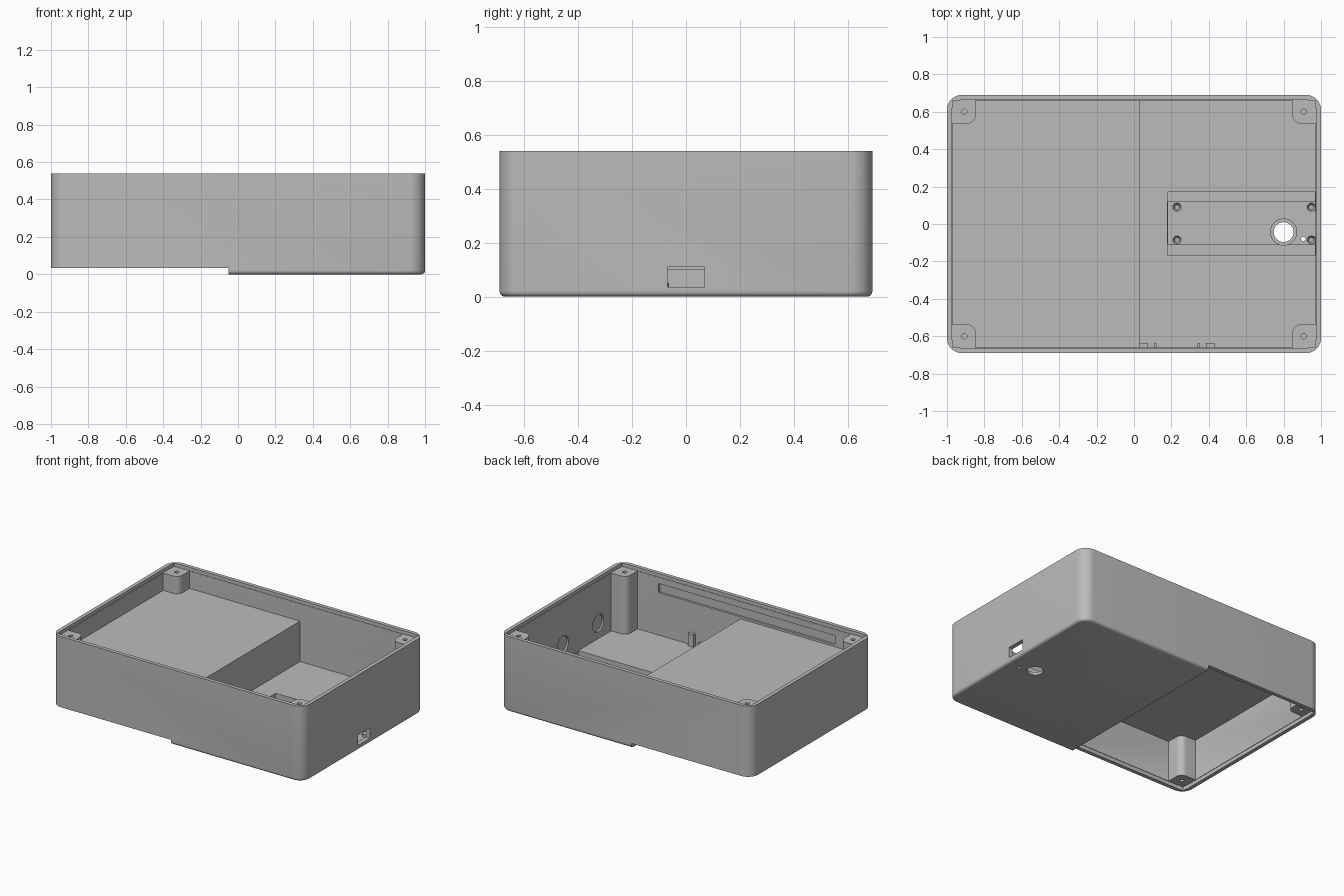
import bpy, bmesh, math
from mathutils import Matrix, Vector

cube = bpy.data.objects.get("Cube")
if cube:
    bpy.data.objects.remove(cube, do_unlink=True)

grey = bpy.data.materials.new("plain_grey")
grey.use_nodes = True
colour = (0.5, 0.5, 0.5, 1)
grey.diffuse_color = colour
grey.node_tree.nodes["Principled BSDF"].inputs["Base Color"].default_value = colour


def finish(name, bm):
    mesh = bpy.data.meshes.new(name)
    bmesh.ops.recalc_face_normals(bm, faces=bm.faces)
    bm.to_mesh(mesh)
    bm.free()
    mesh.materials.append(grey)
    obj = bpy.data.objects.new(name, mesh)
    bpy.context.collection.objects.link(obj)
    return obj


def box(name, lo, hi, radius=0, keep=lambda p: True, base_radius=0):
    """Box between two corners; upright edges passing keep() are rounded."""
    lo, hi = Vector(lo), Vector(hi)
    bm = bmesh.new()
    bmesh.ops.create_cube(bm, size=1)
    for v in bm.verts:
        v.co = (lo + hi) / 2 + v.co * (hi - lo)
    if radius:
        edges = [e for e in bm.edges
                 if abs(e.verts[0].co.z - e.verts[1].co.z) > 1e-5 and keep(e.verts[0].co)]
        bmesh.ops.bevel(bm, geom=edges, offset=radius, segments=10, profile=0.5, affect='EDGES')
    if base_radius:
        edges = [e for e in bm.edges if all(v.co.z < lo.z + 1e-5 for v in e.verts)]
        bmesh.ops.bevel(bm, geom=edges, offset=base_radius, segments=5, profile=0.5, affect='EDGES')
    return finish(name, bm)


def rod(name, centre, radius, length, axis='Z', bore=0):
    """Cylinder, optionally with a blind bore in its top."""
    bm = bmesh.new()
    bmesh.ops.create_cone(bm, cap_ends=True, segments=32, radius1=radius, radius2=radius, depth=length)
    if bore:
        top = max(bm.faces, key=lambda f: f.calc_center_median().z)
        bmesh.ops.inset_region(bm, faces=[top], thickness=radius - bore)
        bmesh.ops.translate(bm, verts=top.verts, vec=(0, 0, -length * 0.8))
    if axis == 'X':
        bm.transform(Matrix.Rotation(math.pi / 2, 4, 'Y'))
    bm.transform(Matrix.Translation(centre))
    return finish(name, bm)


def cut(target, cutters):
    """Subtract the cutters, bake the result and discard them."""
    for c in cutters:
        c.hide_render = True
        mod = target.modifiers.new("cut", 'BOOLEAN')
        mod.operation, mod.solver, mod.object = 'DIFFERENCE', 'EXACT', c
    bpy.context.view_layer.update()
    graph = bpy.context.evaluated_depsgraph_get()
    baked = bpy.data.meshes.new_from_object(target.evaluated_get(graph))
    target.modifiers.clear()
    target.data = baked
    for c in cutters:
        bpy.data.objects.remove(c, do_unlink=True)


def smooth(obj):
    bpy.ops.object.select_all(action='DESELECT')
    obj.select_set(True)
    bpy.context.view_layer.objects.active = obj
    bpy.ops.object.shade_smooth_by_angle(angle=math.radians(30))


IN_X, IN_Y = 0.97, 0.66
LIP_X, LIP_Y = 0.973, 0.663
TOP, SHELF, FLOOR = 0.54, 0.39, 0.10

# Outer case with rounded corners and base
case = box("case_shell", (-1, -0.69, 0), (1, 0.69, TOP), 0.08, base_radius=0.02)
cutters = [
    # low side of the base, then its lid lip and the open compartment above
    box("base_step", (-1.1, -1, -0.1), (-0.05, 1, 0.033)),
    box("base_lip", (-LIP_X, -LIP_Y, -0.05), (-0.052, LIP_Y, 0.06), 0.055, lambda p: p.x < -0.5),
    box("base_bay", (-IN_X, -IN_Y, 0.01), (-0.054, IN_Y, 0.355)),
    # upper compartments and lid lip
    box("deep_bay", (0.03, -IN_Y, FLOOR), (IN_X, IN_Y, 0.6)),
    box("shelf_bay", (-IN_X, -IN_Y, SHELF), (0.5, IN_Y, 0.62)),
    box("top_lip", (-LIP_X, -LIP_Y, 0.515), (LIP_X, LIP_Y, 0.64), 0.055),
    # stepped board pocket, port and base holes
    box("pocket_rim", (0.18, -0.165, 0.06), (0.968, 0.17, 0.2)),
    box("pocket_floor", (0.181, -0.11, 0.03), (0.967, 0.12, 0.19)),
    box("port", (0.93, -0.068, 0.035), (1.1, 0.068, 0.11)),
    rod("sensor_hole", (0.8, -0.043, 0), 0.053, 0.3),
    rod("sensor_seat", (0.8, -0.043, 0.07), 0.07, 0.1),
    rod("pin_hole", (0.905, -0.08, 0), 0.012, 0.3),
    # long recess inside the front wall
    box("wall_recess", (-0.72, -0.675, 0.405), (0.68, -0.6, 0.47)),
]
# Round recesses inside the end wall
for y in (-0.39, 0.01, 0.41):
    cutters.append(rod("magnet_recess", (0.95, y, 0.21), 0.062, 0.065, 'X'))
cut(case, cutters)
smooth(case)

# Corner screw posts, rounded on the inward corner
for sx, side in ((-1, "right"), (1, "left")):
    for sy, end in ((-1, "front"), (1, "back")):
        xs = sorted((sx * 0.847, sx * 0.971))
        ys = sorted((sy * 0.537, sy * 0.661))
        base = 0.06 if sx < 0 else 0.08
        post = box(f"screw_post_{end}_{side}", (xs[0], ys[0], base), (xs[1], ys[1], 0.515),
                   0.045, lambda p: abs(p.x) < 0.9 and abs(p.y) < 0.6)
        holes = [rod("screw_hole", (sx * 0.907, sy * 0.6, 0.5), 0.014, 0.2)]
        if sx < 0:
            holes.append(rod("screw_hole", (sx * 0.907, sy * 0.6, 0.08), 0.014, 0.2))
        cut(post, holes)
        smooth(post)

# Board bosses in the pocket
for x in (0.23, 0.948):
    for y in (-0.085, 0.09):
        smooth(rod("board_boss", (x, y, 0.0375), 0.022, 0.025, bore=0.012))

# Clips along the front wall
for x0, x1, height in ((0.025, 0.075, 0.09), (0.107, 0.12, 0.04),
                       (0.34, 0.353, 0.04), (0.385, 0.43, 0.09)):
    box("wall_clip", (x0, -0.665, FLOOR - 0.01), (x1, -0.635, FLOOR + height))
